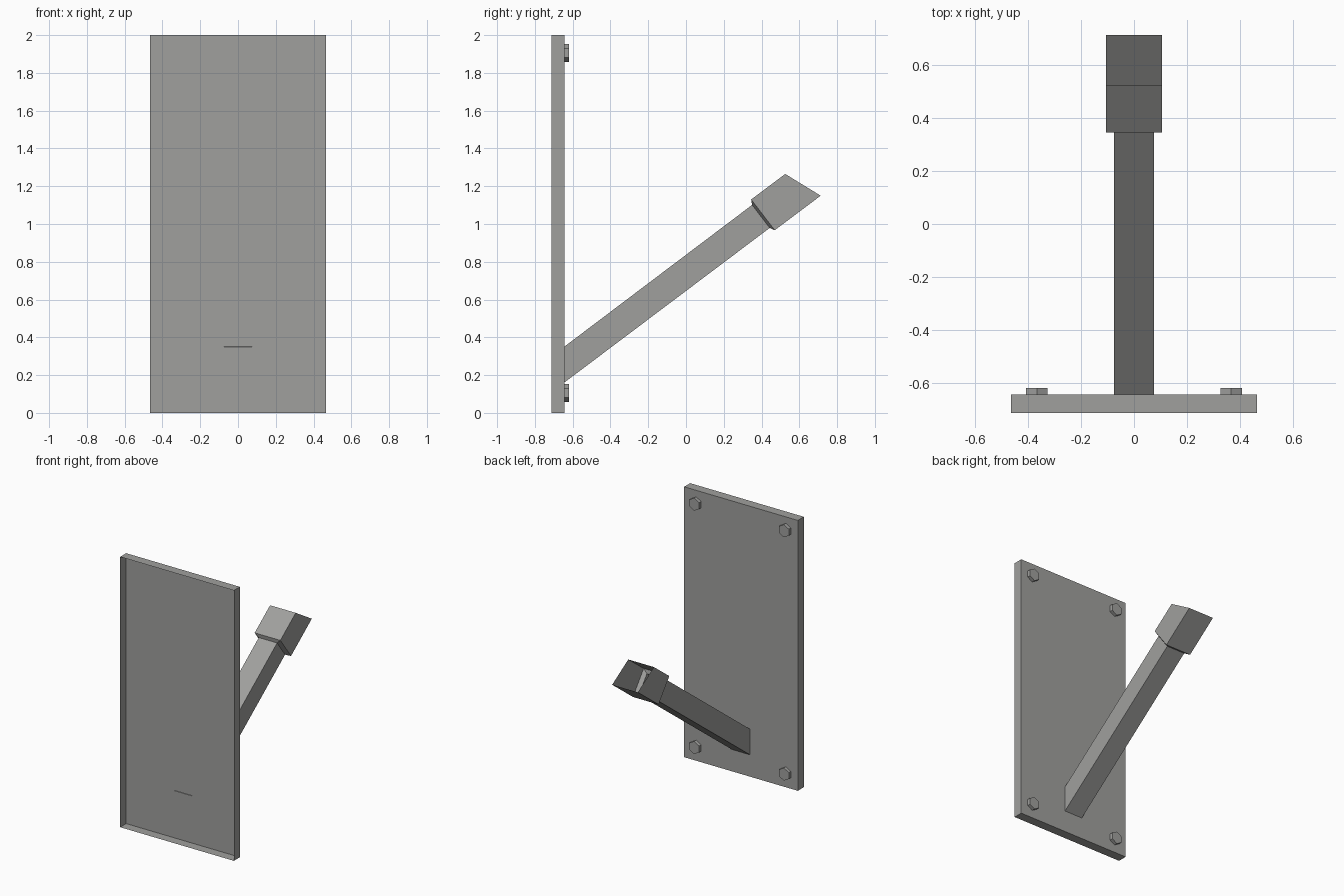
import bpy, bmesh, math
from mathutils import Vector, Matrix

old = bpy.data.objects.get("Cube")
if old:
    bpy.data.objects.remove(old, do_unlink=True)

steel = bpy.data.materials.new("warm_grey_steel")
steel.use_nodes = True
colour = (0.35, 0.35, 0.34, 1)
steel.diffuse_color = colour
steel.node_tree.nodes["Principled BSDF"].inputs["Base Color"].default_value = colour


def finish(name, bm):
    bmesh.ops.recalc_face_normals(bm, faces=bm.faces)
    mesh = bpy.data.meshes.new(name)
    bm.to_mesh(mesh)
    bm.free()
    mesh.materials.append(steel)
    obj = bpy.data.objects.new(name, mesh)
    bpy.context.collection.objects.link(obj)
    return obj


# Wall plate: a thin shell, open at the front
FRONT, BACK = -0.713, -0.643
bm = bmesh.new()
bmesh.ops.create_cube(bm, size=1, matrix=Matrix.Translation((0, (FRONT + BACK) / 2, 1))
                      @ Matrix.Diagonal((0.93, BACK - FRONT, 2, 1)))
bm.normal_update()
bmesh.ops.delete(bm, geom=[f for f in bm.faces if f.normal.y < -0.9], context='FACES')
finish("wall_plate", bm)

# Slanted arm flaring into an open, angle-cut socket
# Each section: half width, upper (y, z), lower (y, z)
sections = [
    (0.075, (BACK - 0.002, 0.35), (BACK - 0.002, 0.16)),
    (0.075, (0.350, 1.101), (0.443, 0.979)),
    (0.105, (0.345, 1.130), (0.470, 0.967)),
    (0.105, (0.525, 1.265), (0.713, 1.150)),
]
bm = bmesh.new()
rings = []
for half, up, low in sections:
    rings.append([bm.verts.new((x, y, z)) for x, (y, z) in
                  ((-half, up), (half, up), (half, low), (-half, low))])
bm.faces.new(rings[0])
for a, b in zip(rings, rings[1:]):
    for i in range(4):
        j = (i + 1) % 4
        bm.faces.new((a[i], a[j], b[j], b[i]))
finish("support_arm", bm)

# Hexagonal bolt heads in the four corners of the plate
for side, sx in (("right", -1), ("left", 1)):
    for level, z in (("lower", 0.105), ("upper", 1.905)):
        bm = bmesh.new()
        place = (Matrix.Translation((sx * 0.367, BACK + 0.012, z))
                 @ Matrix.Rotation(math.radians(90), 4, 'X')
                 @ Matrix.Rotation(math.radians(90), 4, 'Z'))
        # Orient the hexagon with a corner pointing up
        bmesh.ops.create_cone(bm, cap_ends=True, segments=6, radius1=0.047,
                              radius2=0.047, depth=0.024)
        if max(v.co.x for v in bm.verts) < 0.045:
            bmesh.ops.rotate(bm, verts=bm.verts, matrix=Matrix.Rotation(math.radians(30), 3, 'Z'))
        bmesh.ops.transform(bm, matrix=place, verts=bm.verts)
        finish(f"{level}_{side}_bolt", bm)
